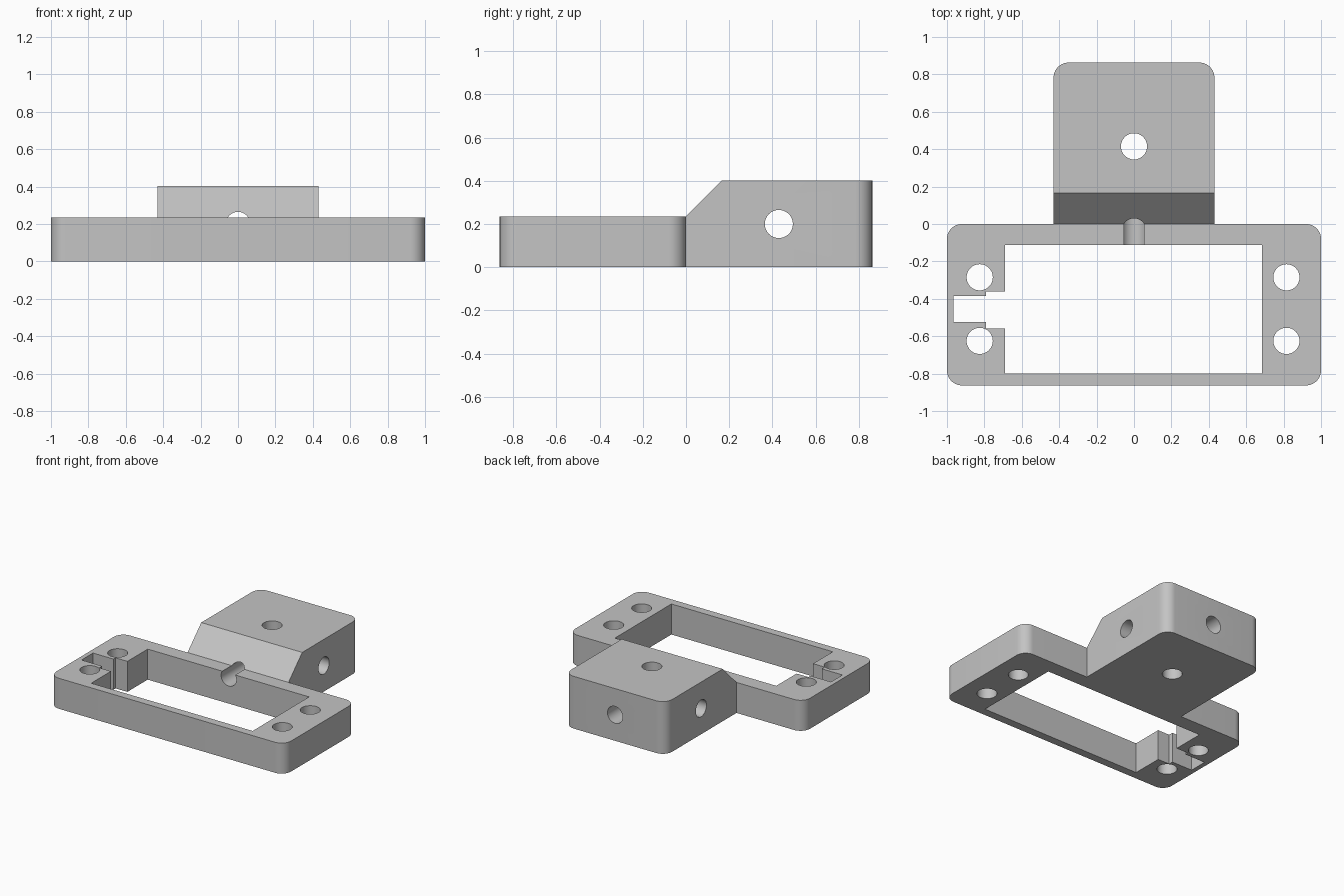
import bpy, bmesh, math
from mathutils import Matrix

cube = bpy.data.objects.get("Cube")
if cube:
    bpy.data.objects.remove(cube, do_unlink=True)

grey = bpy.data.materials.new("Plain grey")
grey.use_nodes = True
COLOUR = (0.55, 0.55, 0.55, 1)
grey.diffuse_color = COLOUR
grey.node_tree.nodes["Principled BSDF"].inputs["Base Color"].default_value = COLOUR


def finish(name, bm):
    bmesh.ops.recalc_face_normals(bm, faces=bm.faces)
    mesh = bpy.data.meshes.new(name)
    bm.to_mesh(mesh)
    bm.free()
    mesh.materials.append(grey)
    obj = bpy.data.objects.new(name, mesh)
    bpy.context.collection.objects.link(obj)
    return obj


def prism(name, profile, x0, x1, round_from=None, radius=0.08):
    """Extrude a (y, z) profile along x; round upright edges at y >= round_from."""
    bm = bmesh.new()
    face = bm.faces.new([bm.verts.new((x0, y, z)) for y, z in profile])
    new = bmesh.ops.extrude_face_region(bm, geom=[face])["geom"]
    moved = [v for v in new if isinstance(v, bmesh.types.BMVert)]
    bmesh.ops.translate(bm, verts=moved, vec=(x1 - x0, 0, 0))
    if round_from is not None:
        upright = [e for e in bm.edges
                   if abs(e.verts[0].co.z - e.verts[1].co.z) > 0.1
                   and all(v.co.y >= round_from for v in e.verts)]
        bmesh.ops.bevel(bm, geom=upright, offset=radius, segments=10,
                        profile=0.5, affect='EDGES')
    return finish(name, bm)


def box(name, x0, x1, y0, y1, z0, z1, round_from=None):
    return prism(name, [(y0, z0), (y1, z0), (y1, z1), (y0, z1)], x0, x1, round_from)


def drill(name, centre, radius, axis):
    """Long round cutter along the given axis."""
    bm = bmesh.new()
    bmesh.ops.create_cone(bm, cap_ends=True, segments=48, radius1=radius,
                          radius2=radius, depth=3)
    turn = {'X': Matrix.Rotation(math.pi / 2, 4, 'Y'),
            'Y': Matrix.Rotation(math.pi / 2, 4, 'X'),
            'Z': Matrix.Identity(4)}[axis]
    bmesh.ops.transform(bm, matrix=Matrix.Translation(centre) @ turn, verts=bm.verts)
    return finish(name, bm)


def cut(part, cutters):
    """Subtract every cutter, bake the result and discard the cutters."""
    for c in cutters:
        c.hide_render = True
        mod = part.modifiers.new("cut", 'BOOLEAN')
        mod.operation, mod.solver, mod.object = 'DIFFERENCE', 'EXACT', c
    bpy.context.view_layer.update()
    baked = bpy.data.meshes.new_from_object(
        part.evaluated_get(bpy.context.evaluated_depsgraph_get()))
    part.modifiers.clear()
    part.data = baked
    for c in cutters:
        bpy.data.objects.remove(c, do_unlink=True)
    bpy.ops.object.select_all(action='DESELECT')
    part.select_set(True)
    bpy.context.view_layer.objects.active = part
    bpy.ops.object.shade_smooth_by_angle(angle=math.radians(30))


BORE_Z, BORE_R, HOLE_R = 0.2, 0.065, 0.07

# Rectangular frame with window, stepped cable notch, screw holes and bore groove
frame = box("mounting_frame", -1, 1, -0.863, 0, 0, 0.235, round_from=-1)
frame_cutters = [
    box("window_cutter", -0.69, 0.685, -0.8, -0.113, -0.5, 1),
    box("notch_cutter", -0.79, -0.6, -0.56, -0.36, -0.5, 1),
    box("slot_cutter", -0.965, -0.7, -0.525, -0.385, -0.5, 1),
    # The bore only passes through the back rail
    cut_bore := drill("groove_cutter", (0, 1.3, BORE_Z), BORE_R, 'Y'),
]
frame_cutters += [drill("screw_cutter", (x, y, 0), HOLE_R, 'Z')
                  for x in (-0.825, 0.815) for y in (-0.285, -0.625)]
cut(frame, frame_cutters)

# Rear block with sloped front and three crossing bores
block = prism("rear_block",
              [(0, 0), (0.863, 0), (0.863, 0.402), (0.167, 0.402), (0, 0.235)],
              -0.43, 0.43, round_from=0.5)
cut(block, [drill("long_bore_cutter", (0, 0, BORE_Z), BORE_R, 'Y'),
            drill("cross_bore_cutter", (0, 0.43, BORE_Z), BORE_R, 'X'),
            drill("upright_bore_cutter", (0, 0.415, 0), HOLE_R, 'Z')])
